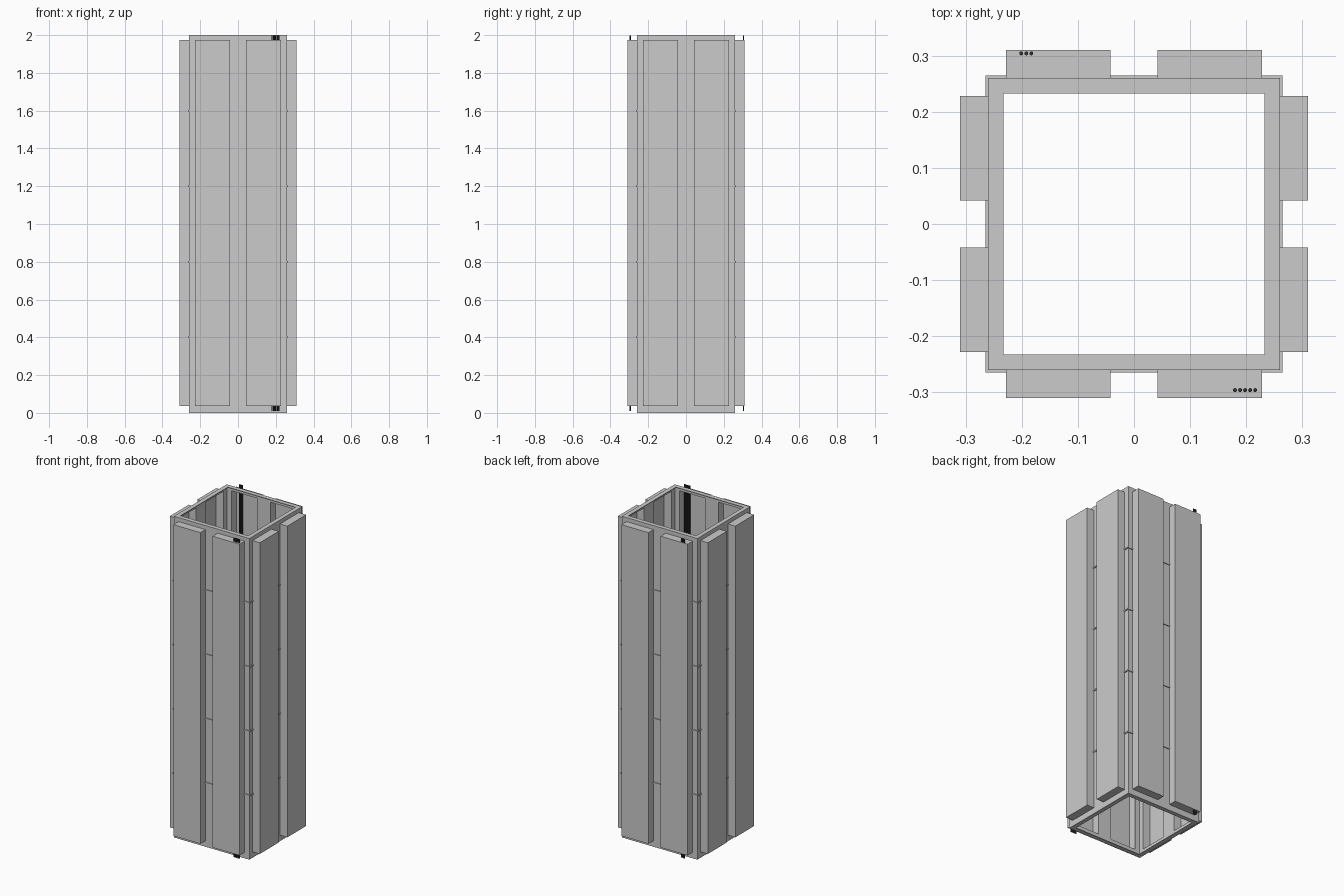
import bpy, bmesh, math
from mathutils import Matrix, Vector

if "Cube" in bpy.data.objects:
    bpy.data.objects.remove(bpy.data.objects["Cube"])

H, W, T = 2.0, 0.26, 0.004       # height, half width, sheet thickness
P0, P1 = 0.037, 1.975            # panel bottom and top
X0, X1, D = 0.042, 0.228, 0.31   # panel inner/outer edge, front face distance


def new_object(name, bm):
    mesh = bpy.data.meshes.new(name)
    bmesh.ops.recalc_face_normals(bm, faces=bm.faces[:])
    bm.to_mesh(mesh)
    bm.free()
    ob = bpy.data.objects.new(name, mesh)
    bpy.context.collection.objects.link(ob)
    return ob


def add_box(bm, lo, hi, rot=0.0):
    lo, hi = Vector(lo), Vector(hi)
    m = (Matrix.Rotation(rot, 4, 'Z') @ Matrix.Translation((lo + hi) / 2)
         @ Matrix.Diagonal((*(hi - lo), 1)))
    bmesh.ops.create_cube(bm, size=1, matrix=m)


def square_ring(name, outer, inner, z0, z1):
    bm = bmesh.new()
    rows = []
    for r, z in ((outer, z0), (outer, z1), (inner, z1), (inner, z0)):
        rows.append([bm.verts.new((sx * r, sy * r, z))
                     for sx, sy in ((-1, -1), (1, -1), (1, 1), (-1, 1))])
    for a in range(4):
        b = (a + 1) % 4
        for i in range(4):
            j = (i + 1) % 4
            bm.faces.new((rows[a][i], rows[a][j], rows[b][j], rows[b][i]))
    return new_object(name, bm)


# End flanges, rims and the thin straps round the body
square_ring("bottom_flange", W, 0.233, 0.0, T)
square_ring("top_flange", W, 0.233, H - T, H)
square_ring("bottom_rim", W, W - T, T, P0 + T)
square_ring("top_rim", W, W - T, P1 - T, H - T)
for k in range(1, 5):
    square_ring(f"strap_{k}", W + 0.005, W, k * 0.4 - 0.004, k * 0.4 + 0.004)

for side, label in enumerate(("front", "right", "back", "left")):
    rot = side * math.pi / 2
    # Upright sheet strips between the panel openings
    bm = bmesh.new()
    for a, b in ((-W, -X1 + T), (-X0 - T, X0 + T), (X1 - T, W)):
        add_box(bm, (a, -W, P0), (b, -W + T, P1), rot)
    new_object(f"{label}_uprights", bm)

    # Two tray panels, open towards the inside
    for s, part in ((-1, "a"), (1, "b")):
        a, b = sorted((s * X0, s * X1))
        bm = bmesh.new()
        add_box(bm, (a, -D, P0), (b, -W, P1), rot)
        out = Matrix.Rotation(rot, 3, 'Z') @ Vector((0, -1, 0))
        bm.normal_update()
        back = [f for f in bm.faces if f.normal.dot(out) < -0.9]
        bmesh.ops.delete(bm, geom=back, context='FACES_ONLY')
        tray = new_object(f"{label}_panel_{part}", bm)
        mod = tray.modifiers.new("sheet", 'SOLIDIFY')
        mod.thickness = 0.002
        mod.offset = -1

# Cables through a front and a back panel
cable_mat = bpy.data.materials.new("cable_black")
cable_mat.diffuse_color = (0.03, 0.03, 0.03, 1)
cable_mat.use_nodes = True
cable_mat.node_tree.nodes["Principled BSDF"].inputs["Base Color"].default_value = cable_mat.diffuse_color
for name, xs, y in (("front_cables", [0.18 + 0.009 * i for i in range(5)], -0.296),
                    ("back_cables", [-0.201 + 0.009 * i for i in range(3)], 0.304)):
    bm = bmesh.new()
    for x in xs:
        bmesh.ops.create_cone(bm, cap_ends=True, segments=12, radius1=0.0035,
                              radius2=0.0035, depth=1.988,
                              matrix=Matrix.Translation((x, y, 1.004)))
    new_object(name, bm).data.materials.append(cable_mat)
